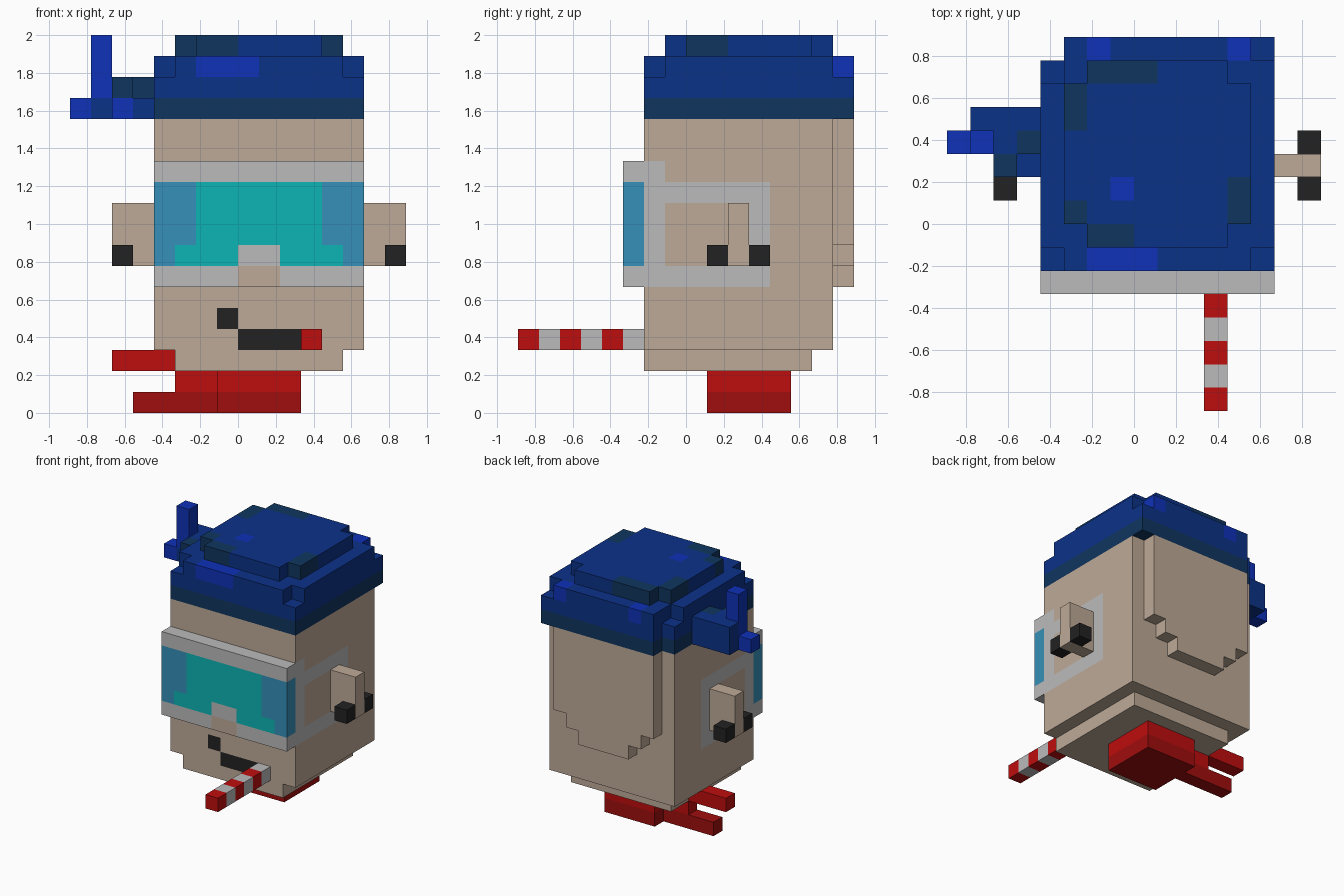
import bpy, bmesh
from mathutils import Vector

cube = bpy.data.objects.get("Cube")
if cube:
    bpy.data.objects.remove(cube, do_unlink=True)

UNIT = 1 / 9  # edge of one block

# Palette (sRGB 0-255)
PALETTE = {
    "skin": (190, 170, 152), "light_grey": (187, 187, 187),
    "blue": (11, 50, 136), "navy": (15, 53, 95), "bright_blue": (14, 50, 184),
    "teal": (13, 180, 180), "lens_blue": (54, 144, 184),
    "red": (190, 13, 13), "dark_red": (160, 13, 13), "black": (34, 34, 34),
}
NAMES = list(PALETTE)


def linear(c):
    c /= 255
    return c / 12.92 if c <= 0.04045 else ((c + 0.055) / 1.055) ** 2.4


MATS = {}
for key, rgb in PALETTE.items():
    mat = bpy.data.materials.new(key)
    mat.use_nodes = True
    colour = (*[linear(c) for c in rgb], 1)
    mat.diffuse_color = colour
    bsdf = next(n for n in mat.node_tree.nodes if n.type == 'BSDF_PRINCIPLED')
    bsdf.inputs["Base Color"].default_value = colour
    bsdf.inputs["Roughness"].default_value = 0.9
    MATS[key] = mat


def build(name, blocks):
    """Fill block ranges (colour, x0, x1, y0, y1, z0, z1) in order; None carves.
    Only the outer skin becomes faces."""
    cells = {}
    for colour, x0, x1, y0, y1, z0, z1 in blocks:
        for x in range(x0, x1):
            for y in range(y0, y1):
                for z in range(z0, z1):
                    if colour is None:
                        cells.pop((x, y, z), None)
                    else:
                        cells[x, y, z] = colour
    used = [n for n in NAMES if n in cells.values()]
    bm = bmesh.new()
    verts = {}

    def vert(p):
        if p not in verts:
            verts[p] = bm.verts.new(Vector(p) * UNIT)
        return verts[p]

    for cell, colour in cells.items():
        for axis in range(3):
            u, v = (axis + 1) % 3, (axis + 2) % 3
            for side in (0, 1):
                near = list(cell)
                near[axis] += 2 * side - 1
                if tuple(near) in cells:
                    continue
                ring = []
                for du, dv in ((0, 0), (1, 0), (1, 1), (0, 1)):
                    p = list(cell)
                    p[axis] += side
                    p[u] += du
                    p[v] += dv
                    ring.append(vert(tuple(p)))
                face = bm.faces.new(ring if side else ring[::-1])
                face.material_index = used.index(colour)
    # Merge flat areas of one colour
    bmesh.ops.dissolve_limit(bm, angle_limit=0.01, verts=bm.verts[:],
                             edges=bm.edges[:], delimit={'MATERIAL'})
    mesh = bpy.data.meshes.new(name)
    bm.to_mesh(mesh)
    bm.free()
    for n in used:
        mesh.materials.append(MATS[n])
    obj = bpy.data.objects.new(name, mesh)
    bpy.context.collection.objects.link(obj)
    return obj


# Head with side straps, mouth and cheek spot
build("head", [
    ("skin", -4, 6, -2, 7, 3, 14),
    ("light_grey", -4, 6, -2, 4, 6, 11),
    ("light_grey", -4, 6, -2, -1, 11, 12),
    ("skin", -4, 6, -1, 3, 7, 10),
    ("black", 0, 3, -2, -1, 3, 4),
    ("black", -1, 0, -2, -1, 4, 5),
])
build("chin", [("skin", -3, 5, -2, 6, 2, 3)])

# Stepped flap on the back of the head
build("back_flap", [
    ("skin", -3, 5, 7, 8, 8, 14),
    ("skin", -2, 4, 7, 8, 7, 8),
    ("skin", -1, 3, 7, 8, 6, 7),
])

# Goggles
build("goggles", [
    ("light_grey", -4, 6, -3, -2, 6, 12),
    ("lens_blue", -4, 6, -3, -2, 7, 11),
    ("teal", -2, 4, -3, -2, 7, 11),
    ("teal", -3, 5, -3, -2, 7, 8),
    ("light_grey", 0, 2, -3, -2, 7, 8),
    ("skin", 0, 2, -3, -2, 6, 7),
])

# Ears with dark studs either side
for name, x0, tip in (("left_ear", 6, 7), ("right_ear", -6, -6)):
    build(name, [("skin", x0, x0 + 2, 2, 3, 7, 10)])
    build(name + "_studs", [("black", tip, tip + 1, y, y + 1, 7, 8) for y in (1, 3)])

# Striped stick in the mouth
build("striped_stick", [
    ("light_grey" if i % 2 else "red", 3, 4, y, y + 1, 3, 4)
    for i, y in enumerate(range(-8, -2))])

# Cap: dark band, crown, stepped top and scattered tint blocks
build("cap", [
    ("navy", -4, 6, -2, 7, 14, 15), ("navy", -3, 6, 7, 8, 14, 15),
    ("blue", -4, 6, -2, 7, 15, 17), ("blue", -3, 6, 7, 8, 15, 16),
    ("blue", -3, 5, 7, 8, 16, 17),
    (None, -4, -3, -2, -1, 16, 17), (None, 5, 6, -2, -1, 16, 17),
    (None, -4, -3, 6, 7, 16, 17),
    ("blue", -3, 5, 0, 6, 17, 18), ("blue", -2, 4, -1, 7, 17, 18),
    ("bright_blue", -2, 1, -2, -1, 16, 17),
    ("bright_blue", -2, -1, 7, 8, 16, 17),
    ("bright_blue", 4, 5, 7, 8, 16, 17),
    ("bright_blue", -1, 0, 1, 2, 17, 18),
    ("navy", -2, 0, -1, 0, 17, 18), ("navy", -3, -2, 0, 1, 17, 18),
    ("navy", 4, 5, 0, 2, 17, 18), ("navy", -3, -2, 4, 6, 17, 18),
    ("navy", -2, 1, 6, 7, 17, 18),
])

# Knot and tails on the side of the cap
build("cap_knot", [
    ("blue", -7, -4, 3, 5, 14, 16),
    ("blue", -5, -4, 2, 3, 14, 15),
    ("bright_blue", -6, -5, 2, 3, 14, 15),
    ("navy", -6, -5, 2, 3, 15, 16),
    ("navy", -5, -4, 3, 4, 15, 16),
    ("bright_blue", -7, -6, 3, 4, 15, 18),
    ("bright_blue", -8, -7, 3, 4, 14, 15),
])

# Neck scarf with two loose ends
build("scarf", [
    ("dark_red", -1, 3, 1, 5, 0, 1), ("red", -1, 3, 1, 5, 1, 2),
    ("dark_red", -5, -1, 3, 4, 0, 1),
    ("red", -3, -1, 3, 4, 1, 2),
    ("red", -6, -3, 3, 4, 2, 3),
])
